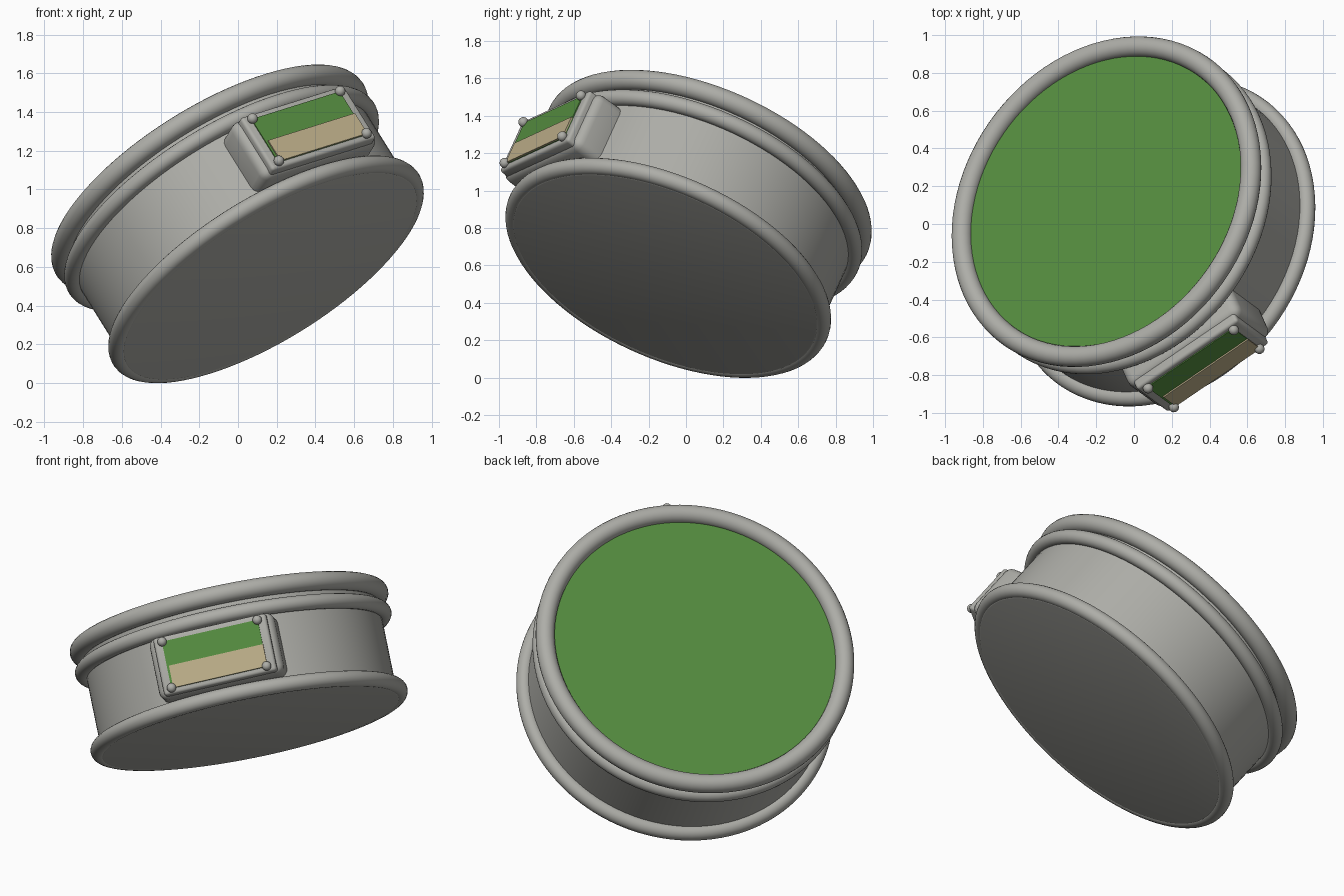
import bpy, bmesh, math
from mathutils import Vector, Matrix

if "Cube" in bpy.data.objects:
    bpy.data.objects.remove(bpy.data.objects["Cube"])

# Tilted frame: local z runs along the drum, local -y points out of the display
axis = Vector((-0.494, 0.362, 0.79)).normalized()
side = Vector((0.802, 0.543, 0.247))
side = (side - axis * side.dot(axis)).normalized()
back = axis.cross(side)
FRAME = Matrix((side, back, axis)).transposed().to_4x4()
FRAME.translation = Vector((0.145, -0.095, 0.587))


def material(name, rgb):
    m = bpy.data.materials.new(name)
    m.use_nodes = True
    m.diffuse_color = (*rgb, 1)
    m.node_tree.nodes["Principled BSDF"].inputs["Base Color"].default_value = (*rgb, 1)
    return m


GREY = material("warm grey", (0.42, 0.42, 0.39))
GREEN = material("leaf green", (0.09, 0.265, 0.05))
TAN = material("tan", (0.5, 0.42, 0.25))


def finish(name, mat, bevel=0, segments=4):
    ob = bpy.context.object
    ob.name = name
    ob.data.materials.append(mat)
    bpy.ops.object.transform_apply(location=True, rotation=True, scale=True)
    if bevel:
        mod = ob.modifiers.new("rounded edges", 'BEVEL')
        mod.width, mod.segments = bevel, segments
        bpy.ops.object.modifier_apply(modifier=mod.name)
    bpy.ops.object.shade_smooth_by_angle(angle=math.radians(35))
    ob.matrix_world = FRAME
    return ob


def cylinder(name, mat, radius, low, high, bevel=0):
    bpy.ops.mesh.primitive_cylinder_add(vertices=96, radius=radius, depth=high - low,
                                        location=(0, 0, (low + high) / 2))
    finish(name, mat, bevel)


def ring(name, radius, tube, height):
    bpy.ops.mesh.primitive_torus_add(major_segments=96, minor_segments=20, major_radius=radius,
                                     minor_radius=tube, location=(0, 0, height))
    finish(name, GREY)


def box(name, mat, x, y, z, bevel=0):
    spans = (x, y, z)
    bpy.ops.mesh.primitive_cube_add(size=1, location=[(a + b) / 2 for a, b in spans])
    bpy.context.object.scale = [b - a for a, b in spans]
    finish(name, mat, bevel)


# Drum: body, base, rims and coloured lid
cylinder("drum_body", GREY, 0.868, 0, 0.575)
cylinder("base_plate", GREY, 0.885, -0.045, 0.01, 0.02)
ring("base_rim", 0.885, 0.046, 0)
ring("upper_band", 0.885, 0.044, 0.465)
ring("top_rim", 0.88, 0.055, 0.588)
cylinder("lid_panel", GREEN, 0.85, 0.57, 0.59)

# Display housing on the drum's side
MID = 0.232
box("display_housing", GREY, (-0.37, 0.37), (-0.95, -0.7), (MID - 0.185, MID + 0.185), 0.05)
box("display_frame", GREY, (-0.335, 0.335), (-0.985, -0.9), (MID - 0.172, MID + 0.172), 0.018)
box("display_panel", GREEN, (-0.285, 0.285), (-0.991, -0.983), (MID - 0.14, MID + 0.14))
box("display_strip", TAN, (-0.272, 0.288), (-0.999, -0.991), (MID - 0.14, MID - 0.008))

# Rivets at the display's corners
for sx, x_name in ((-1, "right"), (1, "left")):
    for sz, z_name in ((-1, "lower"), (1, "upper")):
        bpy.ops.mesh.primitive_uv_sphere_add(segments=20, ring_count=12, radius=0.027,
                                             location=(sx * 0.283, -0.998, MID + sz * 0.138))
        finish(f"rivet_{z_name}_{x_name}", GREY)
